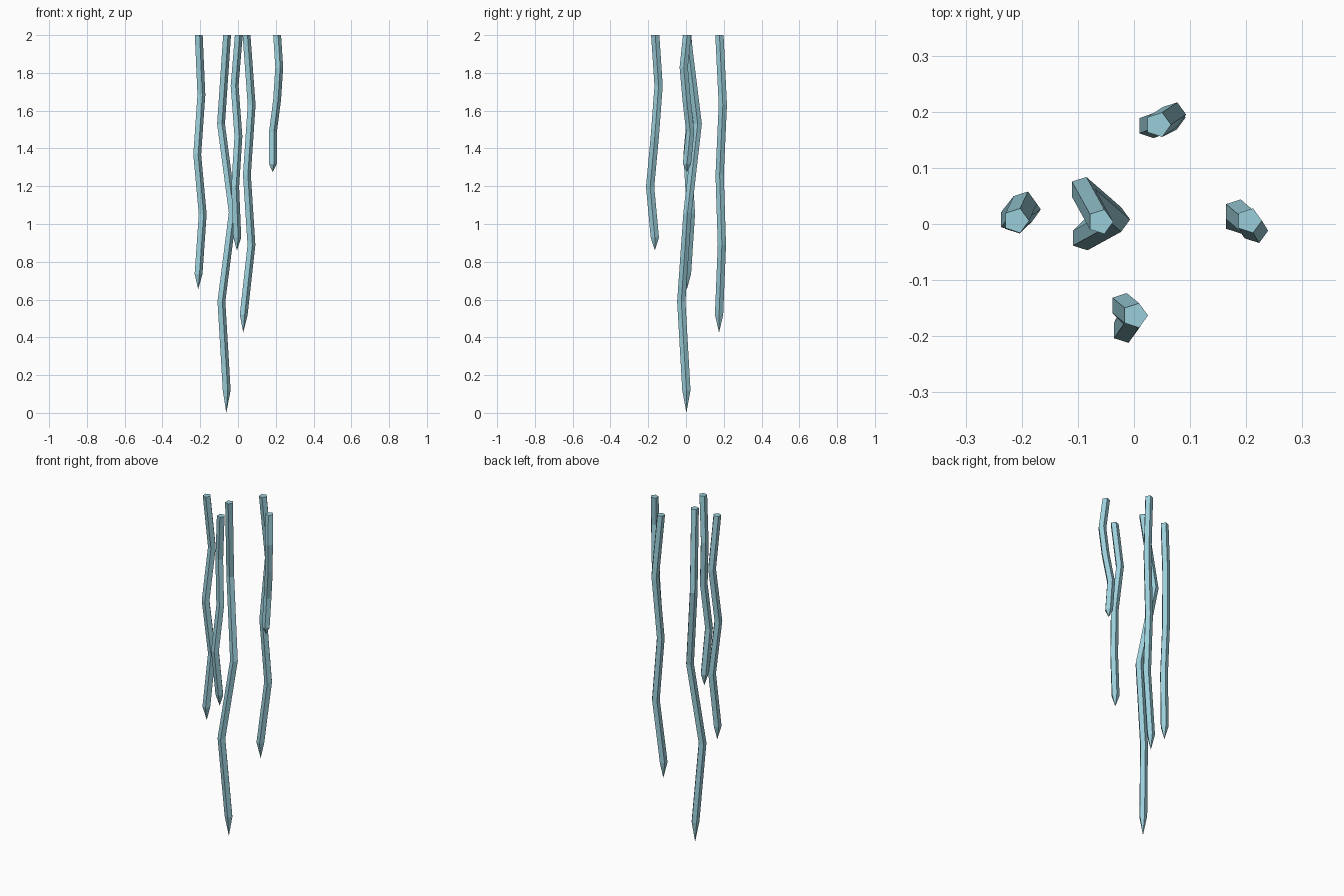
import bpy
import bmesh
from math import cos, sin, tau

cube = bpy.data.objects.get("Cube")
if cube:
    bpy.data.objects.remove(cube, do_unlink=True)

# Single pale blue material
mat = bpy.data.materials.new("pale_blue")
mat.use_nodes = True
colour = (0.33, 0.62, 0.70, 1)
mat.diffuse_color = colour
mat.node_tree.nodes["Principled BSDF"].inputs["Base Color"].default_value = colour

TOP = 2.0
RADIUS = 0.023
SIDES = 5
TIP_SHARE = 0.06


def strand(name, tip_z, path):
    """Crooked five-sided strand with evenly spaced bends and a pointed tip."""
    length = TOP - tip_z
    step = length * (1 - TIP_SHARE) / (len(path) - 1)
    bm = bmesh.new()
    rings = []
    for i, (x, y) in enumerate(path):
        z = TOP - i * step
        rings.append([bm.verts.new((x + RADIUS * cos(tau * k / SIDES),
                                    y + RADIUS * sin(tau * k / SIDES), z))
                      for k in range(SIDES)])
    bm.faces.new(rings[0])
    for upper, lower in zip(rings, rings[1:]):
        for k in range(SIDES):
            n = (k + 1) % SIDES
            bm.faces.new((upper[k], lower[k], lower[n], upper[n]))
    # Pointed end
    tip = bm.verts.new((*path[-1], tip_z))
    for k in range(SIDES):
        bm.faces.new((rings[-1][k], tip, rings[-1][(k + 1) % SIDES]))
    bmesh.ops.recalc_face_normals(bm, faces=bm.faces)
    mesh = bpy.data.meshes.new(name)
    bm.to_mesh(mesh)
    bm.free()
    mesh.materials.append(mat)
    bpy.context.collection.objects.link(bpy.data.objects.new(name, mesh))


# Centre of each strand at its top, three bends and lower end
strand("centre_strand", 0.0,
       [(-.06, .004), (-.092, .062), (-.03, .008), (-.09, -.025), (-.062, .002)])
strand("right_strand", 0.655,
       [(-.21, .006), (-.196, .036), (-.218, .008), (-.189, .026), (-.211, .005)])
strand("front_strand", 0.86,
       [(.002, -.163), (-.02, -.145), (.0, -.165), (-.017, -.19), (-.006, -.165)])
strand("back_strand", 0.425,
       [(.043, .177), (.07, .195), (.045, .178), (.069, .19), (.028, .175)])
strand("left_strand", 1.275,
       [(.205, .006), (.216, -.012), (.205, .003), (.183, .022), (.183, .005)])
